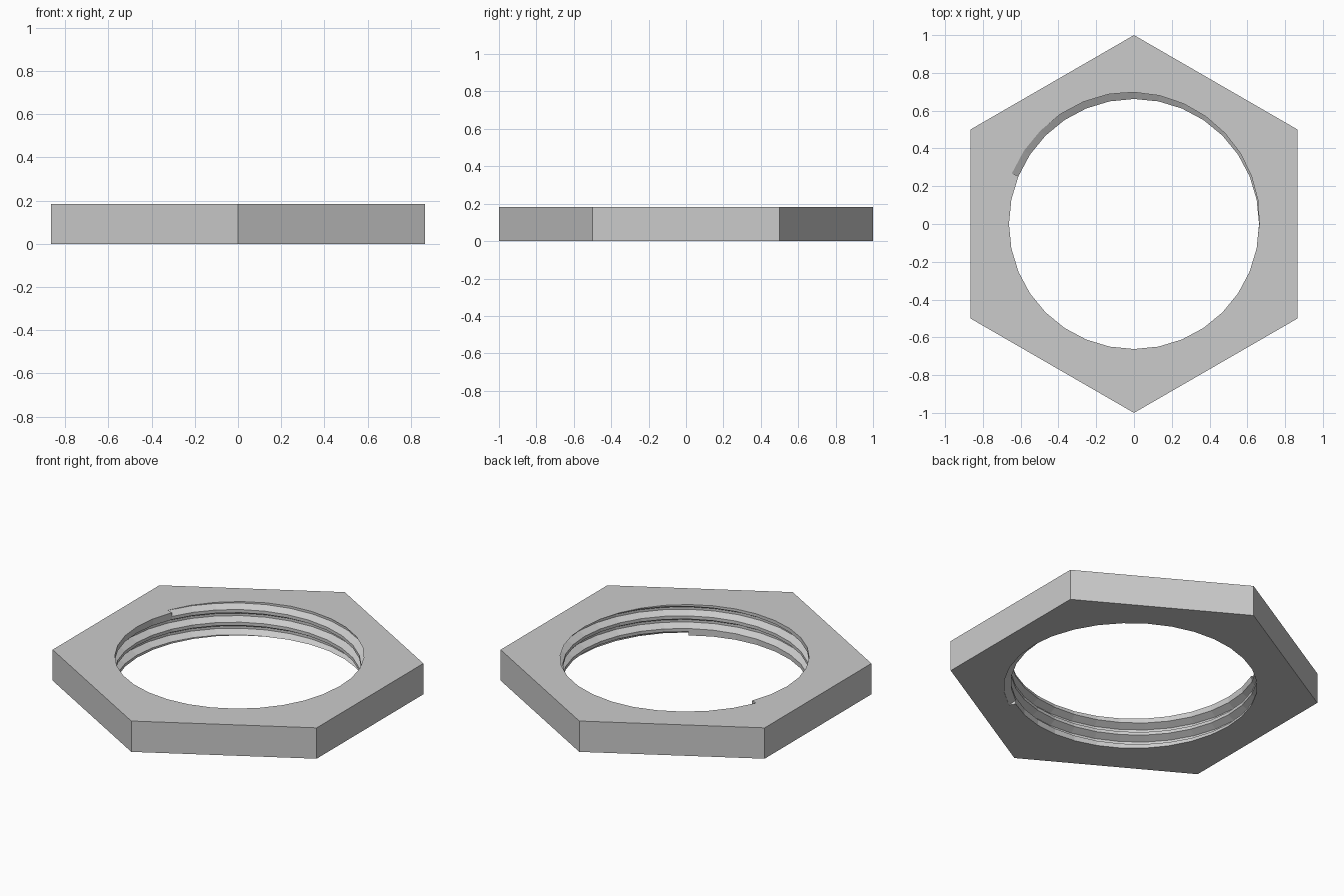
import bpy
import bmesh
from math import cos, sin, pi, tau

HEIGHT = 0.183
BORE = 0.662
ROOT = 0.70
PITCH = 0.075
SEGMENTS = 32

if "Cube" in bpy.data.objects:
    bpy.data.objects.remove(bpy.data.objects["Cube"], do_unlink=True)


def add_object(name, bm):
    bmesh.ops.recalc_face_normals(bm, faces=bm.faces)
    mesh = bpy.data.meshes.new(name)
    bm.to_mesh(mesh)
    bm.free()
    obj = bpy.data.objects.new(name, mesh)
    bpy.context.collection.objects.link(obj)
    return obj


def prism(name, sides, radius, bottom, top):
    """Upright prism with one corner on the y axis."""
    bm = bmesh.new()
    rings = []
    for z in (bottom, top):
        angles = [pi / 2 + tau * i / sides for i in range(sides)]
        rings.append([bm.verts.new((radius * cos(a), radius * sin(a), z)) for a in angles])
    low, high = rings
    bm.faces.new(low)
    bm.faces.new(high)
    for i in range(sides):
        j = (i + 1) % sides
        bm.faces.new((low[i], low[j], high[j], high[i]))
    return add_object(name, bm)


def helix(name, profile, first, last, start_z):
    """Sweep a radius/height profile along a right-handed helix."""
    bm = bmesh.new()
    rings = []
    for step in range(first, last + 1):
        a = tau * step / SEGMENTS
        z = start_z + PITCH * (step - first) / SEGMENTS
        rings.append([bm.verts.new((r * cos(a), r * sin(a), z + h)) for r, h in profile])
    count = len(profile)
    for ring, following in zip(rings, rings[1:]):
        for i in range(count):
            j = (i + 1) % count
            bm.faces.new((ring[i], ring[j], following[j], following[i]))
    bm.faces.new(rings[0])
    bm.faces.new(rings[-1])
    bmesh.ops.triangulate(bm, faces=bm.faces)
    return add_object(name, bm)


# Hexagonal body, bore and thread groove
nut = prism("threaded_hex_nut", 6, 1.0, 0, HEIGHT)
bore = prism("bore_cutter", SEGMENTS, BORE, -0.1, HEIGHT + 0.1)
groove_profile = [(0.62, -0.031), (0.657, -0.031), (ROOT, -0.007),
                  (ROOT, 0.007), (0.657, 0.031), (0.62, 0.031)]
groove = helix("thread_cutter", groove_profile, -5, 14 + 2 * SEGMENTS, -0.006)

for cutter in (bore, groove):
    cutter.hide_render = True
    cut = nut.modifiers.new(cutter.name, 'BOOLEAN')
    cut.operation = 'DIFFERENCE'
    cut.solver = 'EXACT'
    cut.object = cutter

# Bake the cuts and discard the cutters
bpy.context.view_layer.update()
graph = bpy.context.evaluated_depsgraph_get()
finished = bpy.data.meshes.new_from_object(nut.evaluated_get(graph))
nut.modifiers.clear()
nut.data = finished
for cutter in (bore, groove):
    bpy.data.objects.remove(cutter, do_unlink=True)

# Plain grey metal
steel = bpy.data.materials.new("light_grey_metal")
steel.use_nodes = True
colour = (0.6, 0.6, 0.6, 1)
steel.diffuse_color = colour
steel.node_tree.nodes["Principled BSDF"].inputs["Base Color"].default_value = colour
nut.data.materials.clear()
nut.data.materials.append(steel)
